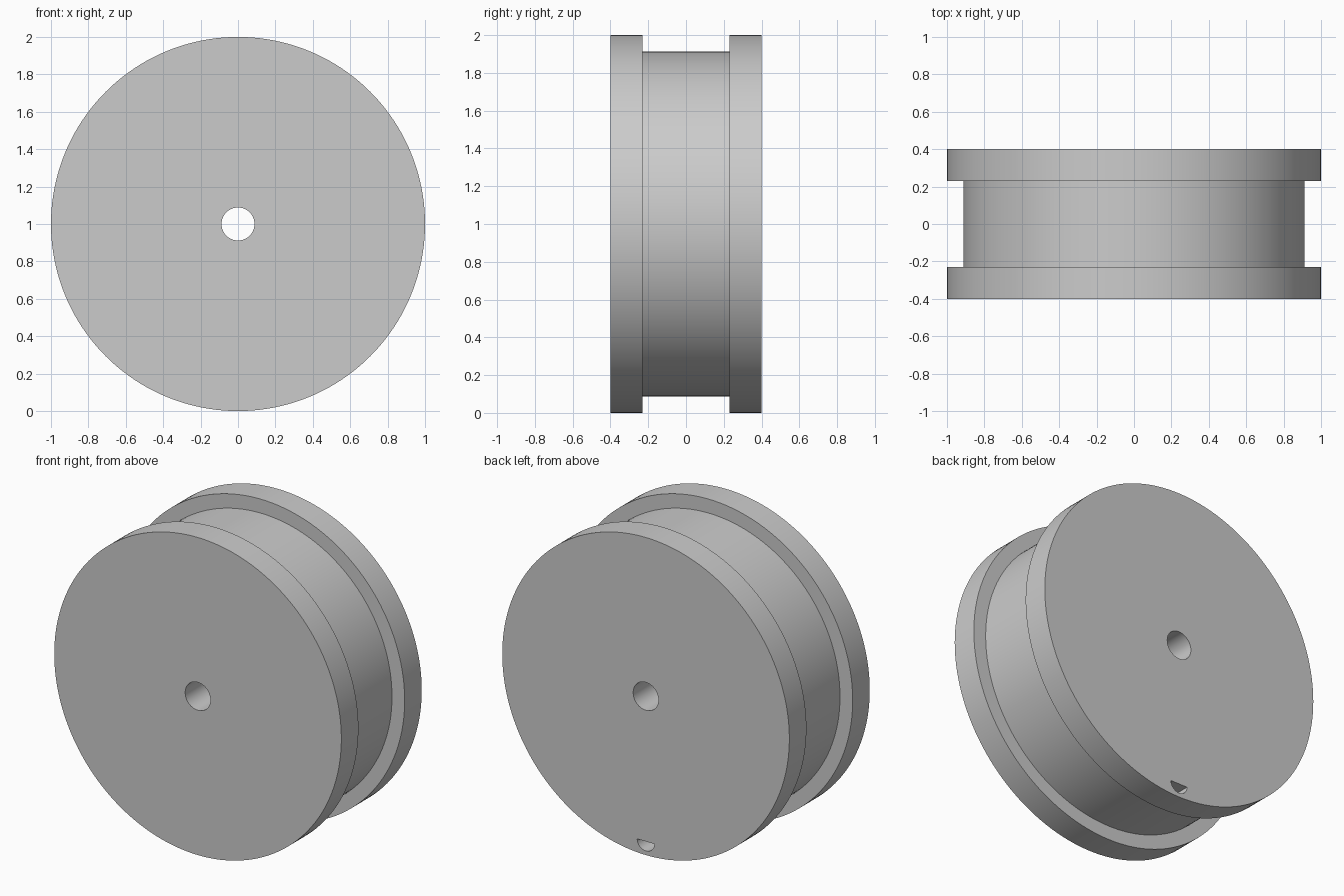
import bpy
import bmesh
import math

if "Cube" in bpy.data.objects:
    bpy.data.objects.remove(bpy.data.objects["Cube"], do_unlink=True)

SEGMENTS = 160
RIM_R, HUB_R, BORE_R = 1.0, 0.912, 0.088
HALF_W, GROOVE_W = 0.4, 0.23
HOLE_R = 0.06

grey = bpy.data.materials.new("plain_grey")
grey.use_nodes = True
colour = (0.6, 0.6, 0.6, 1)
grey.diffuse_color = colour
grey.node_tree.nodes["Principled BSDF"].inputs["Base Color"].default_value = colour


def make_object(name, bm):
    bmesh.ops.recalc_face_normals(bm, faces=bm.faces)
    mesh = bpy.data.meshes.new(name)
    bm.to_mesh(mesh)
    bm.free()
    mesh.materials.append(grey)
    obj = bpy.data.objects.new(name, mesh)
    bpy.context.collection.objects.link(obj)
    return obj


# Grooved wheel: closed half section (radius, y) turned about the y axis
half = [(BORE_R, HALF_W), (RIM_R, HALF_W), (RIM_R, GROOVE_W), (HUB_R, GROOVE_W)]
section = half + [(r, -y) for r, y in reversed(half)]
bm = bmesh.new()
rings = []
for i in range(SEGMENTS):
    a = math.tau * i / SEGMENTS
    rings.append([bm.verts.new((r * math.sin(a), y, 1 + r * math.cos(a)))
                  for r, y in section])
for i, ring in enumerate(rings):
    after = rings[(i + 1) % SEGMENTS]
    for j in range(len(section)):
        k = (j + 1) % len(section)
        bm.faces.new((ring[j], ring[k], after[k], after[j]))
wheel = make_object("grooved_wheel", bm)

# Half-round cord hole through the back flange, just outside the hub
bm = bmesh.new()
arc = [math.pi * i / 24 for i in range(25)]
base = [bm.verts.new((HOLE_R * math.cos(a), GROOVE_W - 0.03,
                      1 - HUB_R - 0.002 - HOLE_R * math.sin(a))) for a in arc]
face = bm.faces.new(base)
moved = bmesh.ops.extrude_face_region(bm, geom=[face])["geom"]
bmesh.ops.translate(bm, vec=(0, 0.25, 0),
                    verts=[v for v in moved if isinstance(v, bmesh.types.BMVert)])
cutter = make_object("cord_hole_cutter", bm)
cutter.hide_render = True

cut = wheel.modifiers.new("cord_hole", "BOOLEAN")
cut.operation = "DIFFERENCE"
cut.solver = "EXACT"
cut.object = cutter

# Apply the cut, then smooth the round walls and keep the rims sharp
bpy.ops.object.select_all(action="DESELECT")
wheel.select_set(True)
bpy.context.view_layer.objects.active = wheel
bpy.ops.object.modifier_apply(modifier=cut.name)
bpy.data.objects.remove(cutter, do_unlink=True)
bpy.ops.object.shade_smooth_by_angle(angle=math.radians(30))
